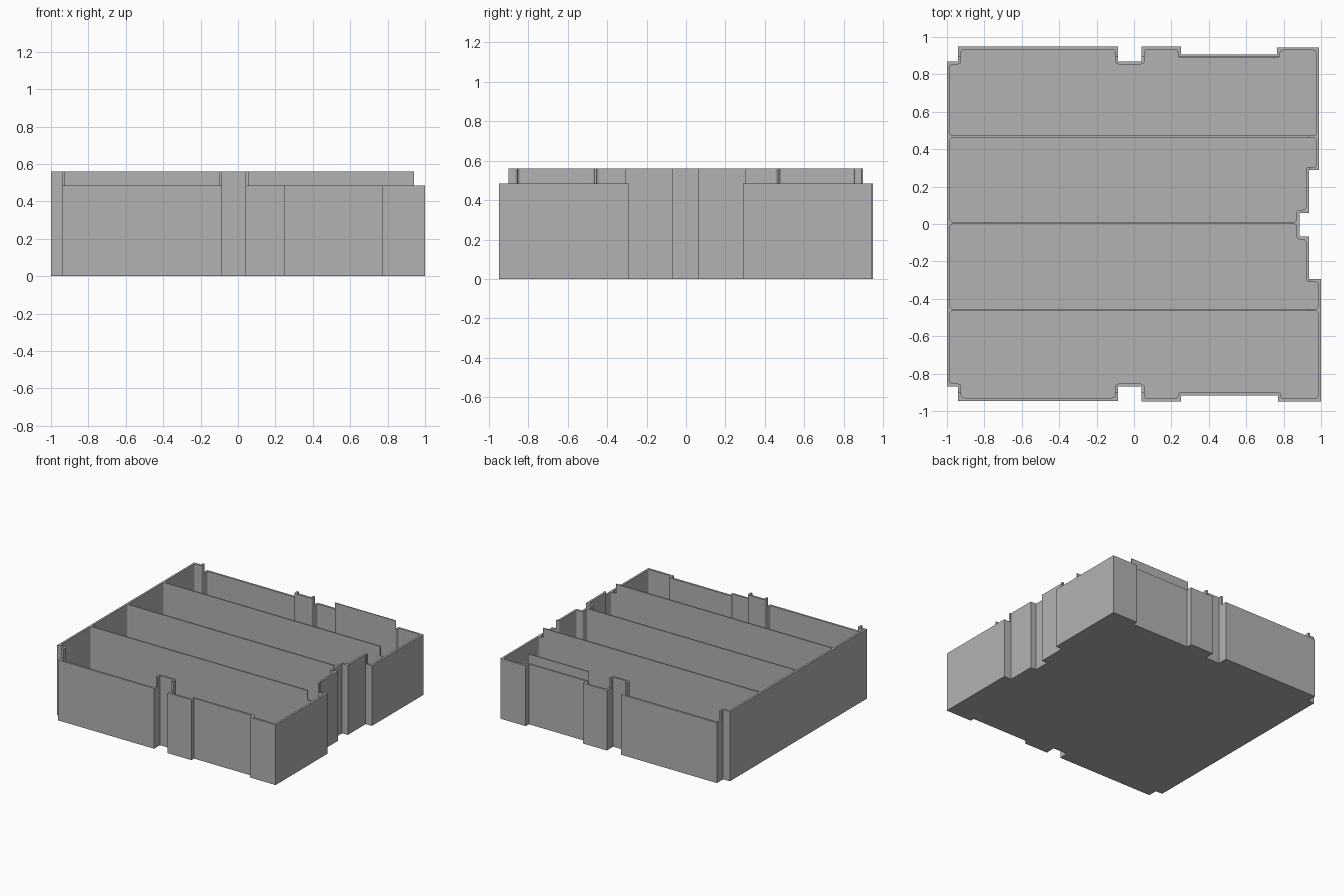
import bpy
import bmesh
from mathutils import Vector

if "Cube" in bpy.data.objects:
    bpy.data.objects.remove(bpy.data.objects["Cube"], do_unlink=True)

HEIGHT, RIM = 0.56, 0.485        # raised rim and lowered rim
WALL, FLOOR, DIVIDER = 0.016, 0.016, 0.01
CORNER = 0.018
DIVIDER_Y = [0.467, 0.005, -0.46]

grey = bpy.data.materials.new("plain_grey")
grey.use_nodes = True
grey.diffuse_color = (0.45, 0.45, 0.45, 1)
grey.node_tree.nodes["Principled BSDF"].inputs["Base Color"].default_value = grey.diffuse_color

# Stepped outline, clockwise from the back right corner notch
OUTLINE = [Vector(p) for p in [
    (-1, 0.87), (-0.94, 0.87), (-0.94, 0.95), (-0.085, 0.95), (-0.085, 0.87),
    (0.04, 0.87), (0.04, 0.95), (0.25, 0.95), (0.25, 0.905), (0.765, 0.905),
    (0.765, 0.945), (0.99, 0.945), (0.99, 0.288), (0.935, 0.288), (0.935, 0.06),
    (0.885, 0.06), (0.885, -0.067), (0.935, -0.067), (0.935, -0.293), (1, -0.293),
    (1, -0.95), (0.77, -0.95), (0.77, -0.917), (0.25, -0.917), (0.25, -0.95),
    (0.04, -0.95), (0.04, -0.87), (-0.085, -0.87), (-0.085, -0.945),
    (-0.94, -0.945), (-0.94, -0.87), (-1, -0.87)]]


def inset(points, d):
    """Move every right-angled corner inward by d (clockwise outline)."""
    out = []
    for i, p in enumerate(points):
        a = (p - points[i - 1]).normalized()
        b = (points[(i + 1) % len(points)] - p).normalized()
        out.append(p + d * (Vector((a.y, -a.x)) + Vector((b.y, -b.x))))
    return out


def clip(points, y, side):
    """Keep the part of an outline above (side 1) or below (side -1) y."""
    out = []
    for i, q in enumerate(points):
        p = points[i - 1]
        p_in, q_in = (p.y - y) * side >= 0, (q.y - y) * side >= 0
        if p_in != q_in:
            out.append(p.lerp(q, (y - p.y) / (q.y - p.y)))
        if q_in:
            out.append(q)
    return out


def rounded(points, r, steps=4):
    """Replace each corner with a short curve."""
    out = []
    for i, p in enumerate(points):
        before, after = points[i - 1] - p, points[(i + 1) % len(points)] - p
        a = p + before.normalized() * min(r, before.length * 0.45)
        b = p + after.normalized() * min(r, after.length * 0.45)
        for k in range(steps + 1):
            t = k / steps
            out.append(a.lerp(p, t).lerp(p.lerp(b, t), t))
    return out


def prism(name, points, z0, z1):
    bm = bmesh.new()
    base = bm.faces.new([bm.verts.new((p.x, p.y, z0)) for p in points])
    top = bmesh.ops.extrude_face_region(bm, geom=[base])["geom"]
    verts = [v for v in top if isinstance(v, bmesh.types.BMVert)]
    bmesh.ops.translate(bm, verts=verts, vec=(0, 0, z1 - z0))
    bmesh.ops.recalc_face_normals(bm, faces=bm.faces)
    mesh = bpy.data.meshes.new(name)
    bm.to_mesh(mesh)
    bm.free()
    mesh.materials.append(grey)
    obj = bpy.data.objects.new(name, mesh)
    bpy.context.collection.objects.link(obj)
    return obj


def box(name, x0, x1, y0, y1):
    corners = [Vector(c) for c in [(x0, y0), (x0, y1), (x1, y1), (x1, y0)]]
    return prism(name, corners, RIM, 1)


def carve(body, cutter):
    cutter.hide_render = True
    mod = body.modifiers.new("carve", "BOOLEAN")
    mod.operation, mod.solver, mod.object = "DIFFERENCE", "EXACT", cutter
    bpy.context.view_layer.objects.active = body
    bpy.ops.object.modifier_apply(modifier=mod.name)
    bpy.data.objects.remove(cutter, do_unlink=True)


# Solid tray body
tray = prism("divided_tray", OUTLINE, 0, HEIGHT)

# Four compartments, leaving thin dividers between them
inner = inset(OUTLINE, WALL)
edges = [2] + DIVIDER_Y + [-2]
for upper, lower in zip(edges, edges[1:]):
    pocket = clip(clip(inner, upper - DIVIDER / 2, -1), lower + DIVIDER / 2, 1)
    carve(tray, prism("compartment_cutter", rounded(pocket, CORNER), FLOOR, 1))

# Lowered rim along the front, back and left walls
carve(tray, box("front_rim_cutter", -2, 2, -2, -0.9))
carve(tray, box("back_rim_cutter", -2, 2, 0.897, 2))
carve(tray, box("left_rim_cutter", 0.942, 2, -2, 2))
